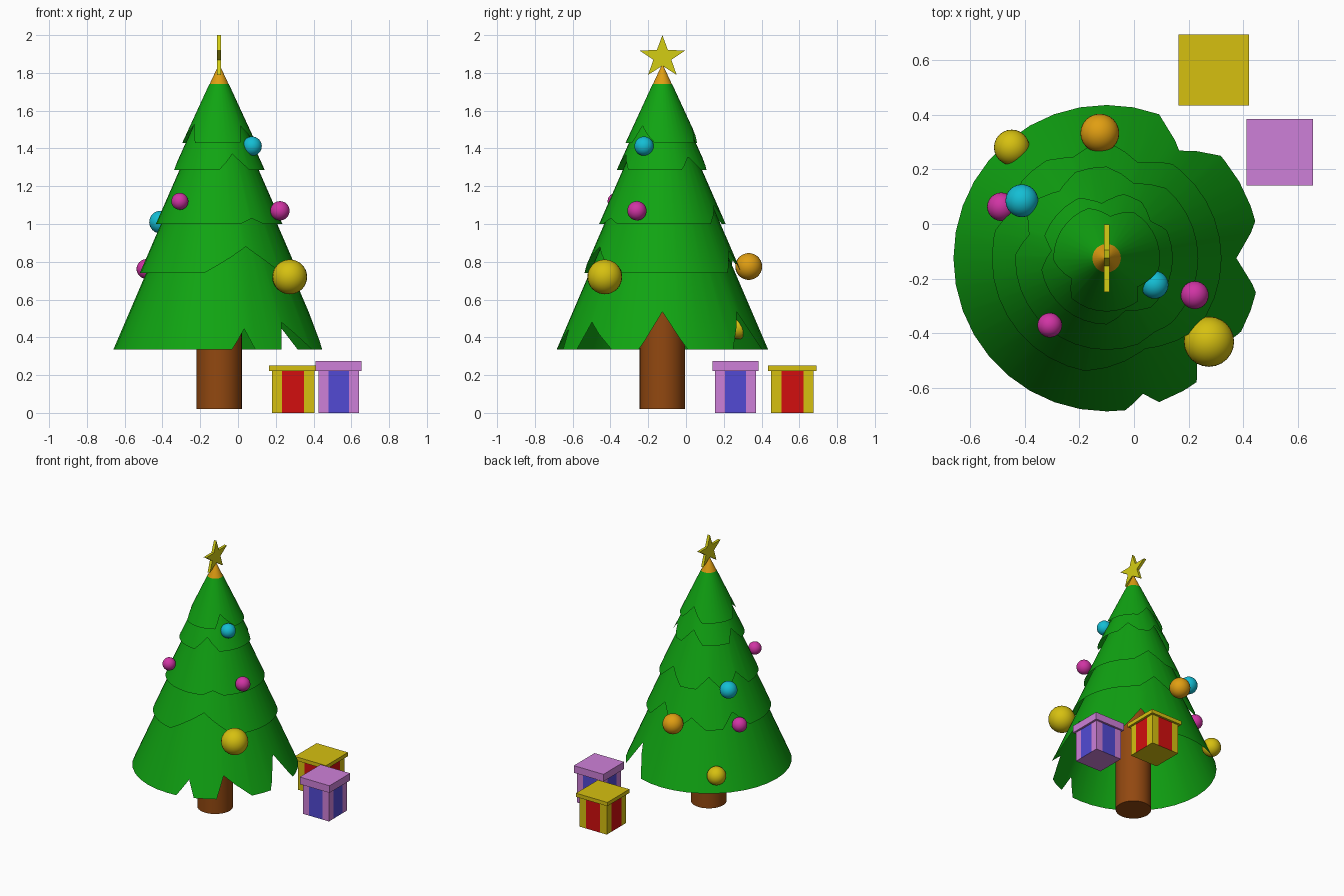
import bpy, bmesh, math
from mathutils import Vector, Matrix

if "Cube" in bpy.data.objects:
    bpy.data.objects.remove(bpy.data.objects["Cube"])

CX, CY = -0.10, -0.125   # tree axis


def material(name, r, g, b):
    lin = [c / 255 / 12.92 if c <= 10 else ((c / 255 + 0.055) / 1.055) ** 2.4 for c in (r, g, b)]
    m = bpy.data.materials.new(name)
    m.diffuse_color = (*lin, 1)
    m.use_nodes = True
    m.node_tree.nodes["Principled BSDF"].inputs["Base Color"].default_value = m.diffuse_color
    return m


GREEN = material("needle_green", 16, 164, 18)
BROWN = material("bark_brown", 146, 72, 16)
GOLD = material("gold", 214, 192, 16)
LEMON = material("star_yellow", 212, 206, 20)
ORANGE = material("orange_gold", 224, 158, 18)
CYAN = material("cyan", 20, 190, 212)
MAGENTA = material("magenta", 208, 52, 164)
LILAC = material("lilac", 206, 128, 216)
RED = material("ribbon_red", 210, 14, 14)
BLUE = material("ribbon_blue", 82, 74, 212)


def finish(bm, name, mats, smooth=True):
    me = bpy.data.meshes.new(name)
    bm.to_mesh(me)
    bm.free()
    ob = bpy.data.objects.new(name, me)
    bpy.context.collection.objects.link(ob)
    for m in mats:
        me.materials.append(m)
    if smooth:
        bpy.ops.object.select_all(action='DESELECT')
        ob.select_set(True)
        bpy.context.view_layer.objects.active = ob
        bpy.ops.object.shade_smooth_by_angle(angle=math.radians(35))
    return ob


def cone(name, r1, r2, z0, z1, mat, seg=32):
    bm = bmesh.new()
    bmesh.ops.create_cone(bm, cap_ends=True, segments=seg, radius1=r1, radius2=r2, depth=z1 - z0,
                          matrix=Matrix.Translation((CX, CY, (z0 + z1) / 2)))
    return finish(bm, name, [mat])


def skirt(name, z0, r0, z1, r1, notches):
    """Hollow cone whose hem is torn by triangular notches (start, apex, end, height)."""
    def hem(a):
        lift = 0
        for s, p, e, h in notches:
            d = (a - s) % 360
            if d < p - s:
                lift = max(lift, h * d / (p - s))
            elif d < e - s:
                lift = max(lift, h * (e - s - d) / (e - p))
        return z0 + lift

    angles = {round(i * 360 / 36, 3) for i in range(36)}
    for s, p, e, h in notches:
        angles |= {round(v % 360, 3) for v in (s, p, e)}
    bm = bmesh.new()
    cols = []
    for a in sorted(angles):
        zb = hem(a)
        t = math.radians(a)
        col = []
        for z in (zb, z1):
            r = r0 + (r1 - r0) * (z - z0) / (z1 - z0)
            col.append(bm.verts.new((CX + r * math.cos(t), CY + r * math.sin(t), z)))
        cols.append(col)
    for i, a in enumerate(cols):
        b = cols[(i + 1) % len(cols)]
        bm.faces.new((a[0], b[0], b[1], a[1]))
    finish(bm, name, [GREEN])


# Trunk
cone("trunk", 0.12, 0.12, 0.02, 0.80, BROWN)

# Five overlapping tiers of branches
skirt("branches_bottom", 0.335, 0.56, 1.0, 0.275,
      [(-83, -75, -70, 0.11), (-54, -48.5, -28.5, 0.145), (-13, 0, 14, 0.20), (42, 56, 70, 0.20)])
skirt("branches_lower", 0.74, 0.42, 1.25, 0.20,
      [(-101, -67, -38, 0.14), (138, 150, 166, 0.10), (55, 72, 88, 0.12), (96, 108, 122, 0.07)])
skirt("branches_middle", 1.0, 0.335, 1.40, 0.16,
      [(-70, -58, -45, 0.03), (150, 163, 178, 0.09), (50, 70, 90, 0.10), (110, 125, 140, 0.08)])
skirt("branches_upper", 1.285, 0.242, 1.60, 0.10,
      [(-90, -70, -48, 0.085), (160, 172, 190, 0.085), (75, 95, 115, 0.09), (25, 40, 58, 0.07)])
skirt("branches_top", 1.43, 0.195, 1.74, 0.052,
      [(182, 210, 229, 0.10), (-55, -43, -12, 0.09), (60, 85, 110, 0.09)])

# Cap under the star
cone("star_base", 0.062, 0.004, 1.715, 1.84, ORANGE)

# Star: five points, facing sideways
bm = bmesh.new()
ring = []
for i in range(10):
    r = 0.129 if i % 2 == 0 else 0.05
    t = math.radians(90 + 36 * i)
    ring.append(bm.verts.new((CX - 0.01, CY + r * math.cos(t), 1.8835 + 0.905 * r * math.sin(t))))
face = bm.faces.new(ring)
ext = bmesh.ops.extrude_face_region(bm, geom=[face])
bmesh.ops.translate(bm, vec=(0.02, 0, 0), verts=[v for v in ext["geom"] if isinstance(v, bmesh.types.BMVert)])
bmesh.ops.recalc_face_normals(bm, faces=bm.faces)
finish(bm, "star", [LEMON], smooth=False)

# Baubles
baubles = [
    (0.075, -0.222, 1.412, 0.051, CYAN),
    (-0.41, 0.085, 1.01, 0.060, CYAN),
    (0.222, -0.26, 1.07, 0.051, MAGENTA),
    (-0.308, -0.37, 1.12, 0.045, MAGENTA),
    (-0.485, 0.063, 0.762, 0.052, MAGENTA),
    (0.274, -0.43, 0.72, 0.092, GOLD),
    (-0.447, 0.28, 0.455, 0.065, GOLD),
    (-0.125, 0.332, 0.775, 0.071, ORANGE),
]
for i, (x, y, z, r, mat) in enumerate(baubles):
    bm = bmesh.new()
    bmesh.ops.create_uvsphere(bm, u_segments=24, v_segments=16, radius=r,
                              matrix=Matrix.Translation((x, y, z)))
    finish(bm, f"bauble_{i + 1}", [mat])


def box(bm, x, y, w, d, z0, z1):
    m = Matrix.Translation((x, y, (z0 + z1) / 2)) @ Matrix.Diagonal((w, d, z1 - z0, 1))
    bmesh.ops.create_cube(bm, size=1, matrix=m)


def present(name, x, y, w, lid_w, z_lid, z_top, ribbon_w, paper, ribbon):
    # Body with a ribbon stripe cut into the middle of each side
    bm = bmesh.new()
    box(bm, x, y, w, w, 0, z_lid)
    for axis in (Vector((1, 0, 0)), Vector((0, 1, 0))):
        for s in (-1, 1):
            bmesh.ops.bisect_plane(bm, geom=bm.verts[:] + bm.edges[:] + bm.faces[:],
                                   plane_co=Vector((x, y, 0)) + axis * s * ribbon_w / 2, plane_no=axis)
    bm.normal_update()
    for f in bm.faces:
        c = f.calc_center_median()
        if abs(f.normal.z) < 0.5 and min(abs(c.x - x), abs(c.y - y)) < ribbon_w / 2:
            f.material_index = 1
    finish(bm, name + "_box", [paper, ribbon], smooth=False)
    # Overhanging lid
    bm = bmesh.new()
    box(bm, x, y, lid_w, lid_w, z_lid, z_top)
    finish(bm, name + "_lid", [paper], smooth=False)


# Presents
present("gold_present", 0.292, 0.563, 0.226, 0.258, 0.222, 0.25, 0.116, GOLD, RED)
present("lilac_present", 0.533, 0.262, 0.215, 0.244, 0.222, 0.275, 0.11, LILAC, BLUE)
